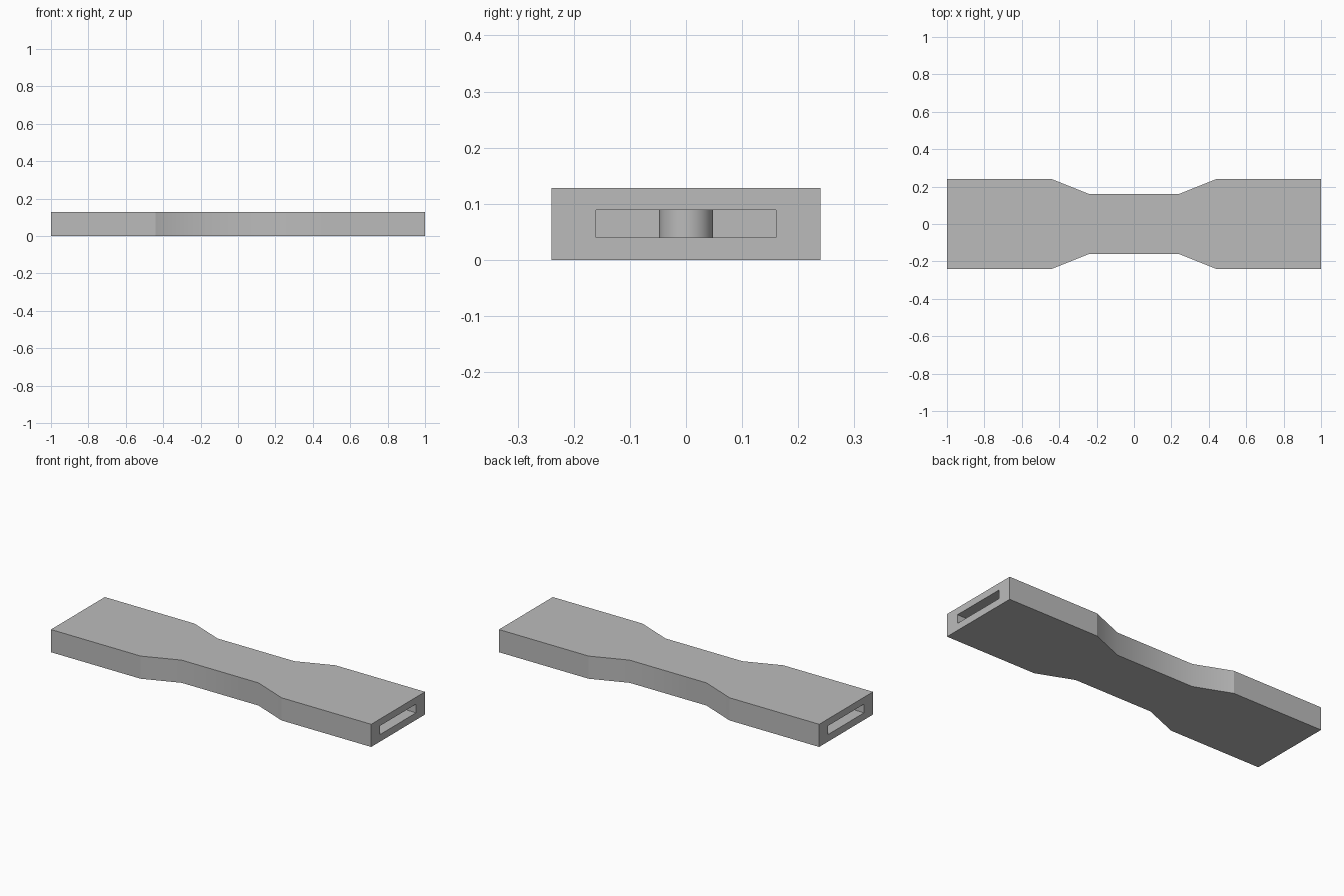
import bpy
import bmesh

cube = bpy.data.objects.get("Cube")
if cube:
    bpy.data.objects.remove(cube, do_unlink=True)

HEIGHT = 0.128
SLOT_LOW, SLOT_HIGH = 0.04, 0.089
SHOULDER = 0.44

grey = bpy.data.materials.new("plain grey")
grey.use_nodes = True
grey.diffuse_color = (0.5, 0.5, 0.5, 1)
grey.node_tree.nodes["Principled BSDF"].inputs["Base Color"].default_value = (0.5, 0.5, 0.5, 1)


def prism(name, outline, low, high):
    """Extrude a plan outline upward into a solid."""
    bm = bmesh.new()
    face = bm.faces.new([bm.verts.new((x, y, low)) for x, y in outline])
    up = bmesh.ops.extrude_face_region(bm, geom=[face])["geom"]
    bmesh.ops.translate(bm, vec=(0, 0, high - low),
                        verts=[v for v in up if isinstance(v, bmesh.types.BMVert)])
    bmesh.ops.recalc_face_normals(bm, faces=bm.faces)
    mesh = bpy.data.meshes.new(name)
    bm.to_mesh(mesh)
    bm.free()
    mesh.materials.append(grey)
    obj = bpy.data.objects.new(name, mesh)
    bpy.context.collection.objects.link(obj)
    return obj


# Waisted bar: one long edge, repeated around the other side
edge = [(-1, -0.24), (-SHOULDER, -0.24), (-0.24, -0.16),
        (0.24, -0.16), (SHOULDER, -0.24), (1, -0.24)]
body = prism("waisted_bar", edge + [(-x, -y) for x, y in edge], 0, HEIGHT)

# Blind slot in each end, with a round post standing inside it
posts = []
for side, label in ((1, "left"), (-1, "right")):
    inner, outer = side * SHOULDER, side * 1.1
    cutter = prism(label + "_slot_cutter",
                   [(inner, -0.16), (outer, -0.16), (outer, 0.16), (inner, 0.16)],
                   SLOT_LOW, SLOT_HIGH)
    cutter.hide_render = True
    cut = body.modifiers.new(label + " slot", 'BOOLEAN')
    cut.operation = 'DIFFERENCE'
    cut.solver = 'EXACT'
    cut.object = cutter
    bpy.context.view_layer.objects.active = body
    bpy.ops.object.modifier_apply(modifier=cut.name)
    bpy.data.objects.remove(cutter, do_unlink=True)

    bpy.ops.mesh.primitive_cylinder_add(vertices=48, radius=0.048,
                                        depth=SLOT_HIGH - SLOT_LOW + 0.002,
                                        location=(side * 0.7, 0, (SLOT_LOW + SLOT_HIGH) / 2))
    post = bpy.context.object
    post.name = label + "_slot_post"
    post.data.materials.append(grey)
    posts.append(post)

# Soft shading through the waist, crisp shoulders and rims
bpy.ops.object.select_all(action='DESELECT')
for obj in [body] + posts:
    obj.select_set(True)
bpy.context.view_layer.objects.active = body
bpy.ops.object.shade_smooth_by_angle(angle=0.52)
for e in body.data.edges:
    ends = [body.data.vertices[i].co for i in e.vertices]
    if all(abs(abs(p.x) - SHOULDER) < 0.01 for p in ends):
        e.use_edge_sharp = True
